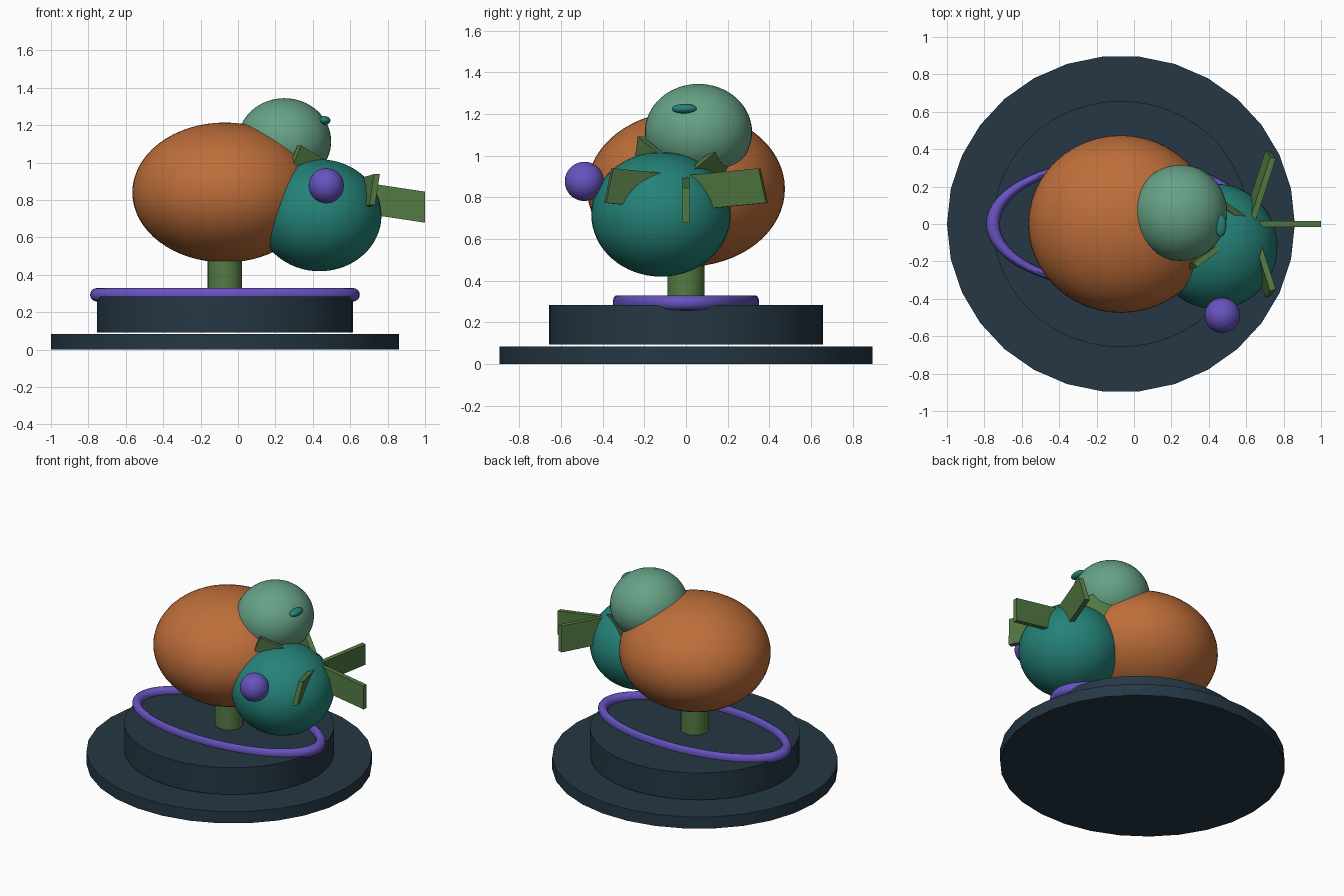
import bpy, math
from mathutils import Vector

if "Cube" in bpy.data.objects:
    bpy.data.objects.remove(bpy.data.objects["Cube"])


def material(name, r, g, b):
    m = bpy.data.materials.new(name)
    lin = [((v / 255 + 0.055) / 1.055) ** 2.4 for v in (r, g, b)]
    m.diffuse_color = (*lin, 1)
    m.use_nodes = True
    m.node_tree.nodes["Principled BSDF"].inputs["Base Color"].default_value = m.diffuse_color
    return m


SLATE = material("slate", 37, 55, 68)
ORANGE = material("burnt orange", 190, 110, 58)
TEAL = material("teal", 36, 130, 120)
SAGE = material("sage", 102, 162, 134)
PURPLE = material("purple", 103, 83, 192)
GREEN = material("moss green", 84, 122, 68)


def finish(name, mat, scale=(1, 1, 1), smooth=True):
    ob = bpy.context.object
    ob.name = name
    ob.scale = scale
    ob.data.materials.append(mat)
    bpy.ops.object.transform_apply(location=False, rotation=False, scale=True)
    if smooth:
        bpy.ops.object.shade_smooth_by_angle(angle=math.radians(35))
    return ob


def disc(name, mat, x, rx, ry, z0, z1, sides):
    # rotated so that a corner points along x
    bpy.ops.mesh.primitive_cylinder_add(vertices=sides, radius=1, depth=1,
                                        location=(x, 0, (z0 + z1) / 2),
                                        rotation=(0, 0, math.pi / 2))
    bpy.ops.object.transform_apply(location=False, rotation=True, scale=False)
    finish(name, mat, (rx, ry, z1 - z0))


def ball(name, mat, loc, radii):
    bpy.ops.mesh.primitive_uv_sphere_add(segments=48, ring_count=32, radius=1, location=loc)
    finish(name, mat, radii)


# Stepped plinth and post
disc("plinth_base", SLATE, -0.07, 0.93, 0.90, 0.0, 0.083, 30)
disc("plinth_step", SLATE, -0.07, 0.685, 0.658, 0.092, 0.283, 48)
disc("post", GREEN, -0.07, 0.092, 0.09, 0.28, 0.55, 32)

# Oval ring lying on the plinth
bpy.ops.mesh.primitive_torus_add(major_radius=0.685, minor_radius=0.036,
                                 major_segments=64, minor_segments=16,
                                 location=(-0.07, 0, 0.293))
finish("oval_ring", PURPLE, (1, 0.487, 1))

# Rounded masses
ball("body", ORANGE, (-0.07, 0, 0.84), (0.495, 0.475, 0.374))
ball("head", SAGE, (0.248, 0.06, 1.113), (0.25, 0.257, 0.231))
ball("chest", TEAL, (0.436, -0.12, 0.718), (0.331, 0.335, 0.299))
ball("side_bead", PURPLE, (0.472, -0.488, 0.876), (0.094, 0.094, 0.094))
ball("eye", TEAL, (0.463, -0.008, 1.225), (0.031, 0.06, 0.023))

# Five leaning fins in a tilted radial fan
for i in range(5):
    a = i * math.tau / 5
    d = Vector((math.cos(a), math.sin(a), 0))
    side = Vector((-d.y, d.x, 0)) * 0.016
    up = Vector((0.22 - 0.22 * d.x, -0.22 * d.y, 1)) * 0.083
    verts = []
    for r in (0.03, 0.39):
        p = Vector((0.61, 0, 0.82 + r * (0.2 - 0.35 * d.x))) + d * r
        verts += [p - side - up, p + side - up, p + side + up, p - side + up]
    faces = [(3, 2, 1, 0), (4, 5, 6, 7)]
    faces += [(k, (k + 1) % 4, (k + 1) % 4 + 4, k + 4) for k in range(4)]
    mesh = bpy.data.meshes.new("fin")
    mesh.from_pydata(verts, [], faces)
    mesh.materials.append(GREEN)
    mesh.update()
    fin = bpy.data.objects.new("fin_%d" % (i + 1), mesh)
    bpy.context.collection.objects.link(fin)
